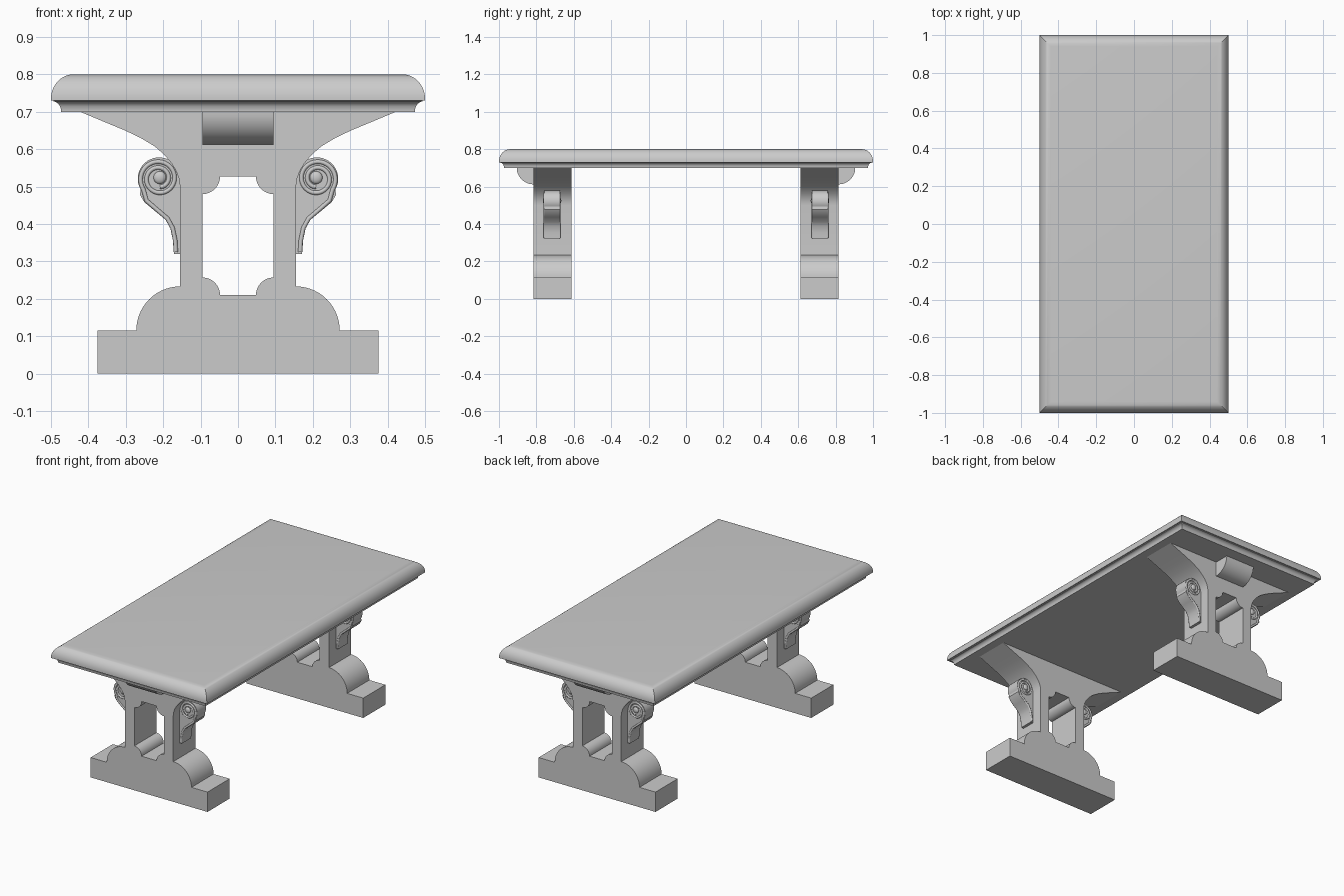
import bpy, bmesh
from math import sin, cos, radians

if "Cube" in bpy.data.objects:
    bpy.data.objects.remove(bpy.data.objects["Cube"])


def arc(cx, cz, rx, rz, a0, a1, n=10):
    angles = [radians(a0 + (a1 - a0) * i / n) for i in range(n + 1)]
    return [(cx + rx * cos(a), cz + rz * sin(a)) for a in angles]


def finish(bm, name, mirror=(False, False), open_seam=False):
    bmesh.ops.recalc_face_normals(bm, faces=bm.faces)
    if open_seam:
        seam = [f for f in bm.faces if all(abs(v.co.x) < 1e-5 for v in f.verts)]
        bmesh.ops.delete(bm, geom=seam, context='FACES')
    me = bpy.data.meshes.new(name)
    bm.to_mesh(me)
    bm.free()
    ob = bpy.data.objects.new(name, me)
    bpy.context.collection.objects.link(ob)
    bpy.ops.object.select_all(action='DESELECT')
    ob.select_set(True)
    bpy.context.view_layer.objects.active = ob
    bpy.ops.object.shade_smooth_by_angle(angle=radians(32))
    add_mirror(ob, mirror)
    return ob


def add_mirror(ob, axes):
    if any(axes):
        m = ob.modifiers.new("mirror", 'MIRROR')
        m.use_axis = (axes[0], axes[1], False)


def prism(name, pts, d0, d1, along, mirror, open_seam=False):
    """Extrude a profile: (x, z) along y, or (y, z) along x."""
    def place(p, d):
        return (p[0], d, p[1]) if along == 'y' else (d, p[0], p[1])
    bm = bmesh.new()
    a = [bm.verts.new(place(p, d0)) for p in pts]
    b = [bm.verts.new(place(p, d1)) for p in pts]
    bm.faces.new(a)
    bm.faces.new(b[::-1])
    for i in range(len(pts)):
        j = (i + 1) % len(pts)
        bm.faces.new((a[i], a[j], b[j], b[i]))
    return finish(bm, name, mirror, open_seam)


# Table top: moulded edge profile (inset, z) swept round a rectangle
edge = arc(0.06, 0.735, 0.06, 0.065, 90, 180, 10)
edge += [(0.0, 0.73), (0.006, 0.73)]
edge += arc(0.004, 0.706, 0.022, 0.022, 80, 10, 6) + [(0.027, 0.706), (0.027, 0.70)]
bm = bmesh.new()
rings = []
for d, z in edge:
    x, y = 0.5 - d, 1.0 - d
    rings.append([bm.verts.new(c) for c in
                  ((-x, -y, z), (x, -y, z), (x, y, z), (-x, y, z))])
for r, s in zip(rings, rings[1:]):
    for i in range(4):
        bm.faces.new((r[i], r[(i + 1) % 4], s[(i + 1) % 4], s[i]))
bm.faces.new(rings[0])
bm.faces.new(rings[-1])
finish(bm, "table_top")

# Trestle legs: half outline with half of the scooped window, mirrored
Y0, Y1 = 0.612, 0.815
half = [(0, 0), (0.375, 0), (0.375, 0.115)]
half += arc(0.155, 0.115, 0.117, 0.118, 0, 90, 14)
half += [(0.155, 0.50), (0.158, 0.522), (0.166, 0.543), (0.178, 0.563),
         (0.197, 0.585), (0.222, 0.607), (0.26, 0.63), (0.302, 0.65),
         (0.36, 0.674), (0.422, 0.70), (0, 0.70), (0, 0.527)]
half += arc(0.095, 0.527, 0.047, 0.047, 180, 270, 8)
half += arc(0.095, 0.21, 0.047, 0.047, 90, 180, 8)
half += [(0, 0.21)]
prism("trestle_leg", half, Y0, Y1, 'y', (True, True), True)

# Rounded support blocks under the ends of the top
block = [(Y1 - 0.02, 0.70)] + arc(Y1, 0.70, 0.09, 0.088, 0, -90, 12)
block += [(Y1 - 0.02, 0.612)]
prism("support_block", block, -0.095, 0.095, 'x', (False, True))

# Scroll brackets on the sides of the posts
CX, CZ = 0.211, 0.521
S0, S1 = 0.675, 0.757
scroll = [(0.15, 0.32), (0.171, 0.32), (0.173, 0.355), (0.180, 0.388),
          (0.193, 0.411), (0.225, 0.437), (0.25, 0.458), (0.262, 0.478)]
scroll += arc(CX, CZ, 0.057, 0.057, -30, 180, 24) + [(0.15, 0.50)]
prism("scroll_bracket", scroll, S0, S1, 'y', (True, True))

# Raised spiral ridge on both faces of each bracket
path = [(0.166, 0.325), (0.168, 0.357), (0.175, 0.390), (0.189, 0.415),
        (0.221, 0.442), (0.245, 0.463)]
for i in range(65):
    t = i / 64
    a = radians(-35 + 660 * t)
    r = 0.051 - 0.029 * t
    path.append((CX + r * cos(a), CZ + r * sin(a)))
cu = bpy.data.curves.new("scroll_ridge", 'CURVE')
cu.dimensions = '3D'
cu.bevel_depth = 0.006
cu.bevel_resolution = 2
cu.use_fill_caps = True
for y in (S0 + 0.001, S1 - 0.001):
    sp = cu.splines.new('POLY')
    sp.points.add(len(path) - 1)
    for p, (x, z) in zip(sp.points, path):
        p.co = (x, y, z, 1)
ridge = bpy.data.objects.new("scroll_ridge", cu)
bpy.context.collection.objects.link(ridge)
bpy.ops.object.select_all(action='DESELECT')
ridge.select_set(True)
bpy.context.view_layer.objects.active = ridge
bpy.ops.object.convert(target='MESH')
add_mirror(bpy.context.object, (True, True))

# Domed eye at the centre of each spiral
bm = bmesh.new()
for y in (S0, S1):
    new = bmesh.ops.create_uvsphere(bm, u_segments=16, v_segments=8, radius=0.017)
    for v in new["verts"]:
        v.co = (v.co.x + CX - 0.002, v.co.y * 0.5 + y, v.co.z + CZ + 0.003)
finish(bm, "scroll_eye", (True, True))
